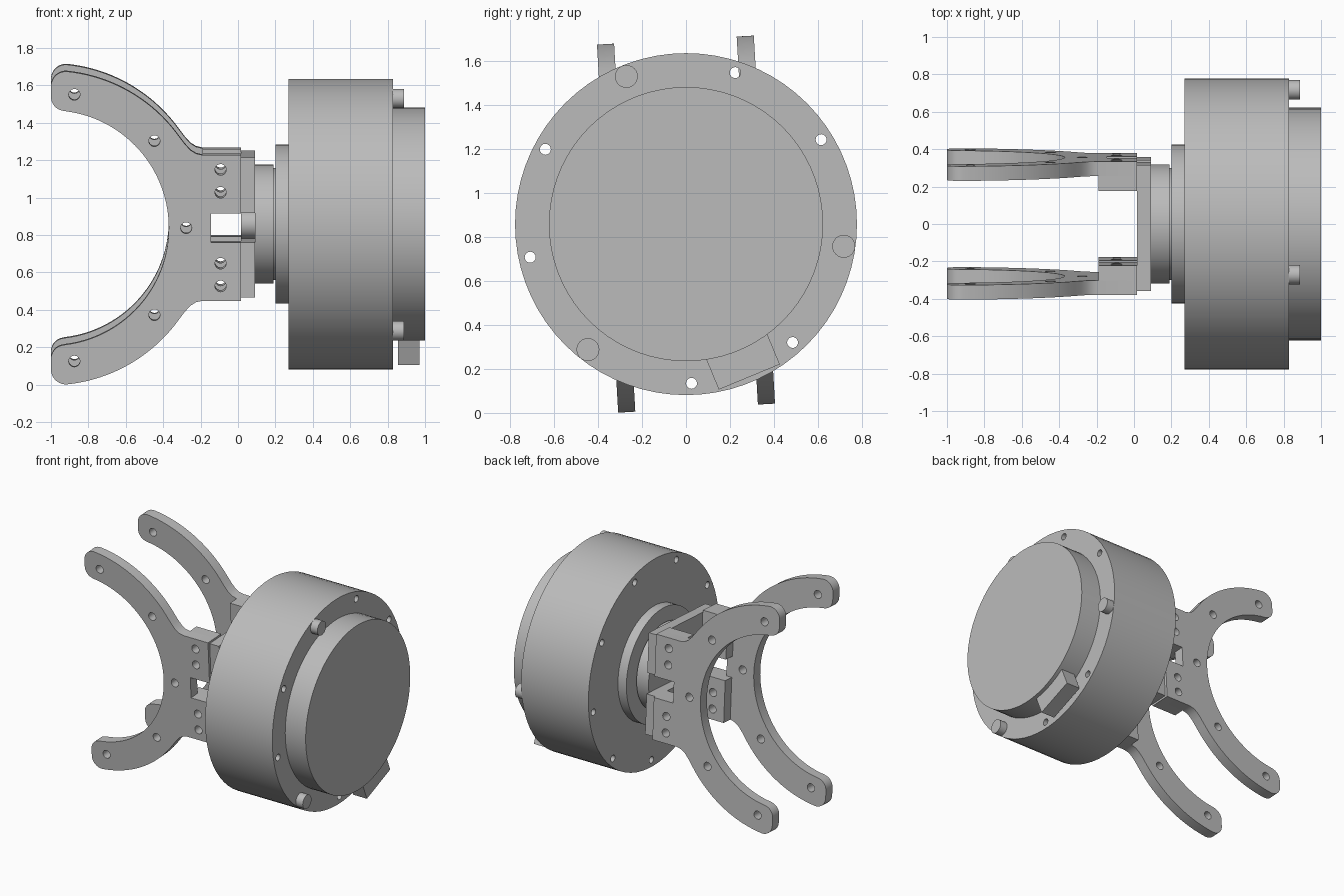
import bpy, bmesh, math
from math import sin, cos, radians
from mathutils import Matrix, Vector

if "Cube" in bpy.data.objects:
    bpy.data.objects.remove(bpy.data.objects["Cube"])

grey = bpy.data.materials.new("plain_grey")
grey.use_nodes = True
grey.diffuse_color = (0.5, 0.5, 0.5, 1)
grey.node_tree.nodes["Principled BSDF"].inputs["Base Color"].default_value = (0.5, 0.5, 0.5, 1)

AXIS = Vector((0, 0, 0.858))              # motor axis height
TILT = Matrix.Translation(AXIS) @ Matrix.Rotation(radians(3.3), 4, 'X')
# sketch (u, v) -> (y, z) with thickness along x, and (u, v) -> (x, z) with thickness along y
ALONG_X = Matrix(((0, 0, 1, 0), (1, 0, 0, 0), (0, 1, 0, 0), (0, 0, 0, 1)))
ALONG_Y = Matrix(((1, 0, 0, 0), (0, 0, -1, 0), (0, 1, 0, 0), (0, 0, 0, 1)))


def arc(cx, cy, r, a0, a1, n):
    return [(cx + r * cos(radians(a0 + (a1 - a0) * i / n)),
             cy + r * sin(radians(a0 + (a1 - a0) * i / n))) for i in range(n + 1)]


def circle(cx, cy, r, n=24):
    return arc(cx, cy, r, 0, 360, n)[:-1]


def extrude(name, loops, depth, matrix):
    """Fill an outline (with hole loops) and extrude it by depth, centred."""
    curve = bpy.data.curves.new(name + "_sketch", 'CURVE')
    curve.dimensions = '2D'
    curve.fill_mode = 'BOTH'
    curve.extrude = depth / 2
    for loop in loops:
        s = curve.splines.new('POLY')
        s.points.add(len(loop) - 1)
        for p, (u, v) in zip(s.points, loop):
            p.co = (u, v, 0, 1)
        s.use_cyclic_u = True
    sketch = bpy.data.objects.new(name + "_sketch", curve)
    bpy.context.collection.objects.link(sketch)
    bpy.context.view_layer.update()
    mesh = bpy.data.meshes.new_from_object(sketch.evaluated_get(bpy.context.evaluated_depsgraph_get()))
    bpy.data.objects.remove(sketch)
    bpy.data.curves.remove(curve)
    mesh.name = name
    bm = bmesh.new()
    bm.from_mesh(mesh)
    bmesh.ops.remove_doubles(bm, verts=bm.verts, dist=0.0005)
    bmesh.ops.transform(bm, matrix=matrix, verts=bm.verts)
    bmesh.ops.recalc_face_normals(bm, faces=bm.faces)
    bm.to_mesh(mesh)
    bm.free()
    mesh.materials.clear()
    mesh.materials.append(grey)
    ob = bpy.data.objects.new(name, mesh)
    bpy.context.collection.objects.link(ob)
    bpy.ops.object.select_all(action='DESELECT')
    ob.select_set(True)
    bpy.context.view_layer.objects.active = ob
    bpy.ops.object.shade_smooth_by_angle(angle=radians(30))
    return ob


def disc(name, x0, x1, loops):
    return extrude(name, loops, x1 - x0,
                   Matrix.Translation(AXIS + Vector(((x0 + x1) / 2, 0, 0))) @ ALONG_X)


def rect(u0, u1, v0, v1):
    return [(u0, v0), (u1, v0), (u1, v1), (u0, v1)]


# Motor body with nine through holes, stepped end cap and output flange
bolts = [(0.724 * cos(radians(a)), 0.724 * sin(radians(a))) for a in range(-8, 352, 40)]
disc("motor_body", 0.27, 0.83, [circle(0, 0, 0.777, 72)] + [circle(u, v, 0.025, 16) for u, v in bolts])
disc("end_cap", 0.83, 1.0, [circle(0, 0, 0.623, 72)])
disc("output_flange", 0.2, 0.27, [circle(0, 0, 0.425, 64)])
disc("neck_groove", 0.19, 0.2, [circle(0, 0, 0.3, 64)])
disc("neck", 0.09, 0.19, [circle(0, 0, 0.318, 64)])
disc("shaft", 0.015, 0.09, [circle(0, 0, 0.078, 32)])

# Studs over every third bolt hole
for i in (0, 3, 6):
    disc("stud_%d" % (i // 3 + 1), 0.83, 0.888, [circle(*bolts[i], 0.052)])

# Connector block on the cap rim
extrude("connector", [rect(0.5, 0.752, -0.15, 0.15)], 0.115,
        Matrix.Translation(AXIS + Vector((0.913, 0, 0)))
        @ Matrix.Rotation(radians(-67.5), 4, 'X') @ ALONG_X)

# Fork plate outline: upper half, then mirrored
upper = [(0.015, 0.39), (-0.19, 0.39), (-0.225, 0.398), (-0.255, 0.417), (-0.285, 0.45)]
upper += arc(-1, 0, 0.842, 36, 84, 20)                       # outer edge
upper += arc(-0.92, 0.758, 0.08, 95, 180, 8)                 # rounded tip
upper += arc(-0.925, 0.702, 0.075, 180, 262, 8)
upper += arc(-1, 0, 0.63, 83, 0, 28)                         # inner edge
upper = [(-0.145, 0.078), (0.015, 0.078)] + upper
outline = upper + [(u, -v) for u, v in reversed(upper[:-1])]
tab_holes = [(-0.093, 0.19), (-0.093, 0.312)]
arm_holes = [(-0.875, 0.714), (-0.447, 0.466)]
holes = [(-0.277, 0)] + [(u, s * v) for u, v in tab_holes + arm_holes for s in (1, -1)]

for side, y in (("right", -0.318), ("left", 0.318)):
    extrude(side + "_fork", [outline] + [circle(u, v, 0.03) for u, v in holes], 0.078,
            TILT @ Matrix.Translation((0, y, 0)) @ ALONG_Y)
    # Thickened mounting tabs inside the plate
    for level, s in (("upper", 1), ("lower", -1)):
        extrude("%s_%s_tab" % (side, level),
                [rect(-0.19, 0.015, *sorted((s * 0.078, s * 0.39)))]
                + [circle(u, s * v, 0.03) for u, v in tab_holes], 0.08,
                TILT @ Matrix.Translation((0, math.copysign(0.24, y), 0)) @ ALONG_Y)

# Bracket base, split around the shaft
for level, s in (("upper", 1), ("lower", -1)):
    extrude(level + "_base", [rect(-0.337, 0.337, *sorted((s * 0.078, s * 0.375)))], 0.075,
            TILT @ Matrix.Translation((0.0525, 0, 0)) @ ALONG_X)
